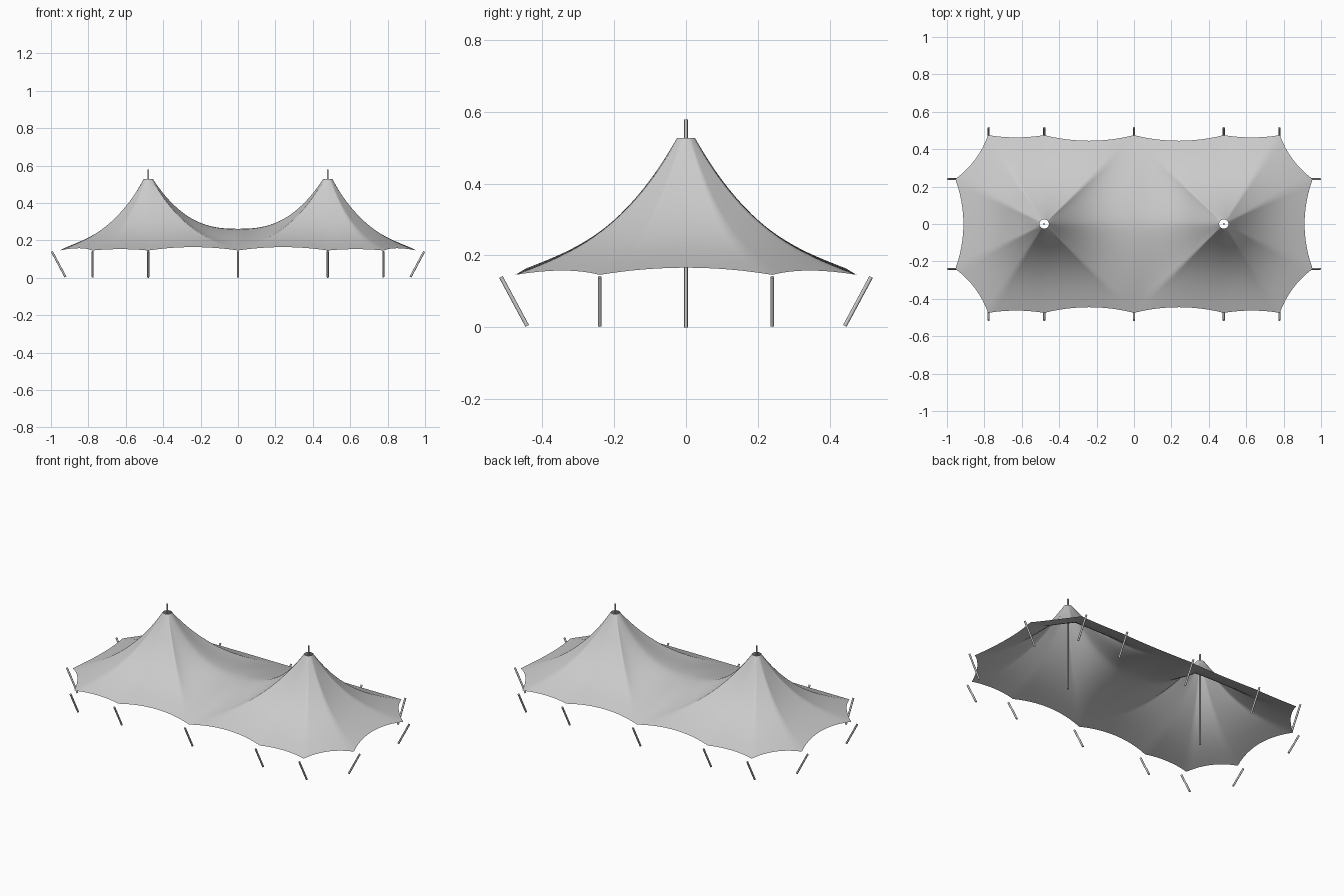
import bpy
import bmesh
from math import hypot
from mathutils import Vector

cube = bpy.data.objects.get("Cube")
if cube:
    bpy.data.objects.remove(cube, do_unlink=True)


def material(name, rgb):
    mat = bpy.data.materials.new(name)
    mat.use_nodes = True
    color = (*rgb, 1.0)
    mat.diffuse_color = color
    mat.node_tree.nodes["Principled BSDF"].inputs["Base Color"].default_value = color
    return mat


GRAY = material("light gray", (0.6, 0.6, 0.6))

PEAK_X, PEAK_Z, RING = 0.48, 0.527, 0.025
SIDE_Y, EDGE_Z, SADDLE_Z = 0.475, 0.146, 0.262


def finish(name, bm):
    mesh = bpy.data.meshes.new(name)
    bm.to_mesh(mesh)
    bm.free()
    mesh.materials.append(GRAY)
    obj = bpy.data.objects.new(name, mesh)
    bpy.context.collection.objects.link(obj)
    return obj


def scallop(a, b, sag, lift, steps, start=0.0):
    """Edge points sagging inward between two anchors: (x, y, z, saddle weight)."""
    a, b = Vector(a), Vector(b)
    along = (b - a).normalized()
    inward = Vector((-along.y, along.x))
    points = []
    for i in range(steps):
        u = start + (1 - start) * i / steps
        bow = 4 * u * (1 - u)
        p = a.lerp(b, u) + inward * sag * bow
        points.append((p.x, p.y, EDGE_Z + lift * bow, 0.0))
    return points


# Rim of one quarter: end scallop, corner, long side, then the middle line
end, corner = (0.955, 0.24), (0.78, SIDE_Y)
rim = scallop((0.955, -0.24), end, 0.043, 0.02, 6, 0.5)
rim += scallop(end, corner, 0.022, 0.012, 8)
rim += scallop(corner, (PEAK_X, SIDE_Y), 0.012, 0.007, 8)
rim += scallop((PEAK_X, SIDE_Y), (0, SIDE_Y), 0.03, 0.018, 12)
for k in range(13):
    s = 1 - k / 12
    z = SADDLE_Z + (EDGE_Z - SADDLE_Z) * s ** 1.5
    rim.append((0.0, SIDE_Y * s, z, 1 - s * s))

# Canopy quarter: spokes running from the peak ring down to the rim
bm = bmesh.new()
STEPS = 20
spokes = []
for x, y, z, saddle in rim:
    dx, dy = x - PEAK_X, y
    length = hypot(dx, dy)
    spoke = []
    for j in range(STEPS + 1):
        t = (j / STEPS) ** 1.3
        r = (RING + (length - RING) * t) / length
        left = 1 - t
        steep = 0.55 * left ** 3 + 0.45 * left
        drop = steep * (1 - saddle) + left ** 2.6 * saddle
        px = 0.0 if (j == STEPS and x == 0) else PEAK_X + dx * r
        spoke.append(bm.verts.new((px, dy * r, z + (PEAK_Z - z) * drop)))
    spokes.append(spoke)
for a, b in zip(spokes, spokes[1:]):
    for j in range(STEPS):
        face = bm.faces.new((a[j], a[j + 1], b[j + 1], b[j]))
        face.smooth = True
canopy = finish("canopy", bm)
mirror = canopy.modifiers.new("mirror", "MIRROR")
mirror.use_axis = (True, True, False)
mirror.merge_threshold = 0.0005


def rod(name, bottom, top, radius):
    bottom, top = Vector(bottom), Vector(top)
    axis = top - bottom
    bm = bmesh.new()
    bmesh.ops.create_cone(bm, cap_ends=True, segments=12, radius1=radius,
                          radius2=radius, depth=axis.length)
    for face in bm.faces:
        face.smooth = len(face.verts) == 4
    for edge in bm.edges:
        edge.smooth = all(f.smooth for f in edge.link_faces)
    turn = Vector((0, 0, 1)).rotation_difference(axis).to_matrix()
    bmesh.ops.rotate(bm, verts=bm.verts, matrix=turn)
    bmesh.ops.translate(bm, verts=bm.verts, vec=(bottom + top) / 2)
    return finish(name, bm)


# Main poles through the open peaks
for side, label in ((1, "left"), (-1, "right")):
    rod(f"main_pole_{label}", (side * PEAK_X, 0, 0), (side * PEAK_X, 0, 0.578), 0.005)

# Outward-leaning stakes along the long sides and the ends
LOW, HIGH, STAKE_R = 0.004, 0.14, 0.0055
for side, label in ((-1, "front"), (1, "back")):
    for i, x in enumerate((-0.777, -PEAK_X, 0, PEAK_X, 0.777)):
        rod(f"{label}_stake_{i + 1}", (x, side * 0.442, LOW), (x, side * 0.515, HIGH), STAKE_R)
for side, label in ((1, "left"), (-1, "right")):
    for i, y in enumerate((-0.24, 0.24)):
        rod(f"{label}_stake_{i + 1}", (side * 0.922, y, LOW), (side * 0.995, y, HIGH), STAKE_R)
